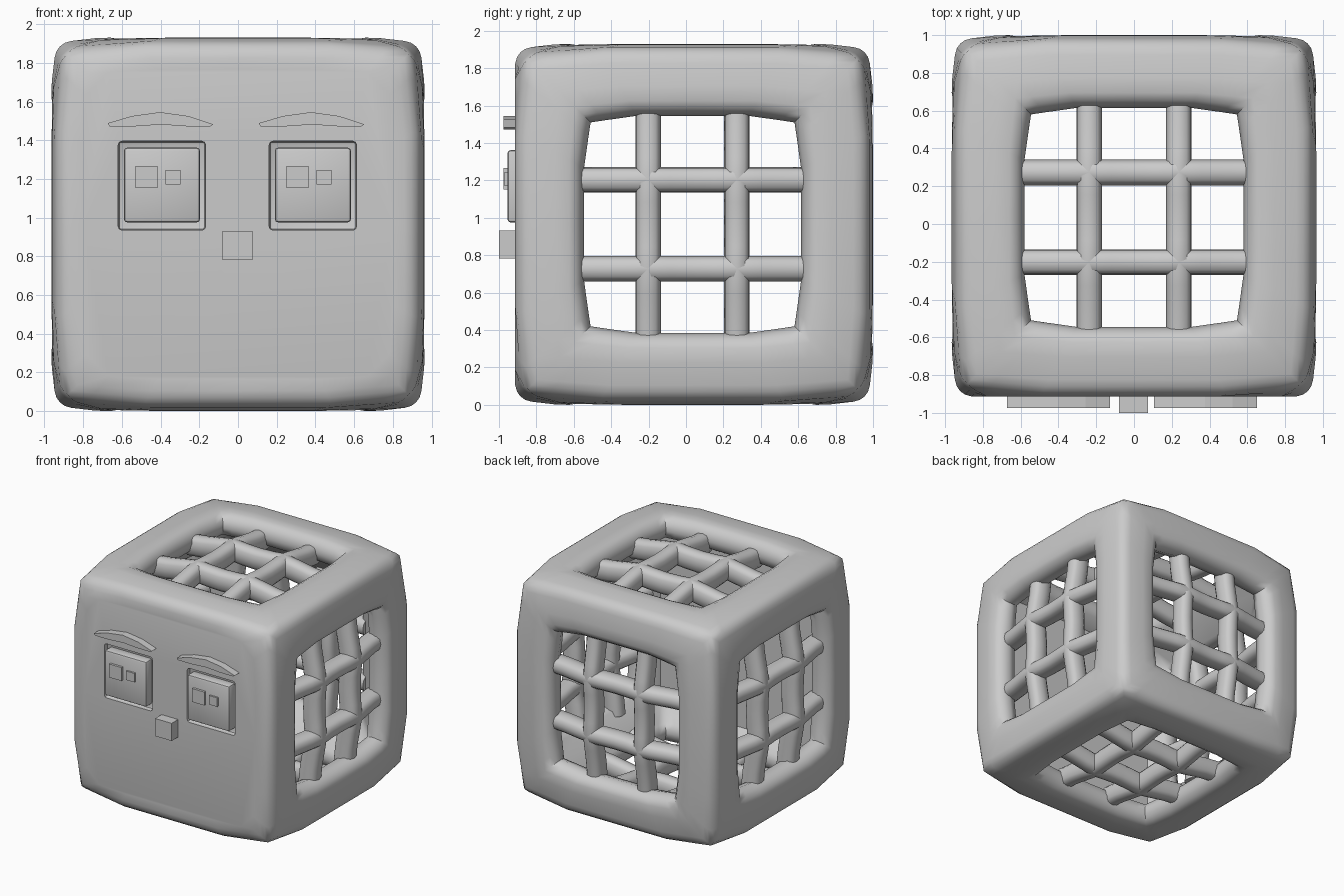
import bpy, bmesh, math
from mathutils import Matrix, Vector

if "Cube" in bpy.data.objects:
    bpy.data.objects.remove(bpy.data.objects["Cube"])

CENTRE = Vector((0, 0.035, 0.965))
grey = bpy.data.materials.new("grey")
grey.diffuse_color = (0.6, 0.6, 0.6, 1)
grey.use_nodes = True
grey.node_tree.nodes["Principled BSDF"].inputs["Base Color"].default_value = grey.diffuse_color


def finish(name, bm, angle=None):
    bmesh.ops.recalc_face_normals(bm, faces=bm.faces)
    me = bpy.data.meshes.new(name)
    bm.to_mesh(me)
    bm.free()
    ob = bpy.data.objects.new(name, me)
    bpy.context.collection.objects.link(ob)
    me.materials.append(grey)
    if angle:
        smooth(ob, angle)
    return ob


def smooth(ob, angle):
    bpy.ops.object.select_all(action='DESELECT')
    ob.select_set(True)
    bpy.context.view_layer.objects.active = ob
    bpy.ops.object.shade_smooth_by_angle(angle=math.radians(angle))


def box(name, x0, x1, y0, y1, z0, z1, bevel=0.0):
    bm = bmesh.new()
    bmesh.ops.create_cube(bm, size=1)
    bmesh.ops.scale(bm, vec=(x1 - x0, y1 - y0, z1 - z0), verts=bm.verts)
    bmesh.ops.translate(bm, vec=((x0 + x1) / 2, (y0 + y1) / 2, (z0 + z1) / 2), verts=bm.verts)
    if bevel:
        bmesh.ops.bevel(bm, geom=bm.edges[:], offset=bevel, segments=2, profile=0.5, affect='EDGES')
    return finish(name, bm, 35 if bevel else None)


# Orientation of each side: local z points outward
SIDES = {
    "front": Matrix.Rotation(math.pi / 2, 4, 'X'),
    "back": Matrix.Rotation(-math.pi / 2, 4, 'X'),
    "right": Matrix.Rotation(math.pi / 2, 4, 'Y'),
    "left": Matrix.Rotation(-math.pi / 2, 4, 'Y'),
    "top": Matrix.Identity(4),
    "bottom": Matrix.Rotation(math.pi, 4, 'X'),
}
STEPS = (-1, -0.85, -0.52, 0, 0.52, 0.85)


def ring(bm, mat, half, drop, depth, sink):
    """Square ring with pulled-in corners, lying on one side of the cube."""
    verts = []
    for q in range(4):
        for t in STEPS:
            k = max(0, (abs(t) - 0.52) / 0.48)
            off = half - drop * k
            p = Vector((off, t * off, depth - sink * k))
            verts.append(bm.verts.new(mat @ (Matrix.Rotation(q * math.pi / 2, 4, 'Z') @ p)))
    return verts


def panel(bm, mat, rings):
    loops = [ring(bm, mat, *r) for r in rings]
    for a, b in zip(loops, loops[1:]):
        n = len(a)
        for i in range(n):
            bm.faces.new((a[i], a[(i + 1) % n], b[(i + 1) % n], b[i]))
    return loops


# Hollow rounded cube: closed face in front, five windows
EDGE = (0.92, 0.04, 0.92, 0.04)
SHOULDER = [EDGE, (0.895, 0.035, 0.938, 0.035), (0.86, 0.03, 0.948, 0.028)]
INNER = (0.72, 0, 0.72, 0)
WINDOW = SHOULDER + [(0.74, 0.03, 0.962, 0.01), (0.66, 0.03, 0.965, 0.005),
                     (0.62, 0.033, 0.945, 0), (0.595, 0.035, 0.91, 0),
                     (0.58, 0.035, 0.86, 0), (0.6, 0.03, 0.79, 0), INNER]
bm = bmesh.new()
for side, mat in SIDES.items():
    if side == "front":
        outer = panel(bm, mat, SHOULDER + [(0.8, 0.02, 0.948, 0)])
        bm.faces.new(outer[-1])
        bm.faces.new(ring(bm, mat, *INNER))
    else:
        panel(bm, mat, WINDOW)
bmesh.ops.remove_doubles(bm, verts=bm.verts, dist=0.0005)
bmesh.ops.translate(bm, vec=CENTRE, verts=bm.verts)
body = finish("body", bm)

# Eye sockets cut into the front
for x in (-0.393, 0.387):
    cutter = box("socket_cutter", x - 0.226, x + 0.226, -0.99, -0.875, 0.935, 1.395, 0.02)
    cutter.hide_render = True
    cutter.hide_viewport = True
    mod = body.modifiers.new("socket", 'BOOLEAN')
    mod.operation = 'DIFFERENCE'
    mod.solver = 'EXACT'
    mod.object = cutter
    bpy.context.view_layer.objects.active = body
    bpy.ops.object.modifier_apply(modifier=mod.name)
    bpy.data.objects.remove(cutter)
smooth(body, 45)

# Lattice bars in each window, bulging where they cross
PATH = [(-0.64, 0.815), (-0.5, 0.83), (-0.36, 0.855), (-0.2375, 0.875), (-0.12, 0.865), (0, 0.86),
        (0.12, 0.865), (0.2375, 0.875), (0.36, 0.855), (0.5, 0.83), (0.64, 0.815)]
for side, mat in SIDES.items():
    if side == "front":
        continue
    bm = bmesh.new()
    for turn in (0, math.pi / 2):
        m = Matrix.Translation(CENTRE) @ mat @ Matrix.Rotation(turn, 4, 'Z')
        for off in (-0.2375, 0.2375):
            loops = []
            for t, d in PATH:
                loop = []
                for i in range(12):
                    a = math.tau * i / 12
                    c, s = math.cos(a), math.sin(a)
                    u = 0.068 * math.copysign(abs(c) ** 0.75, c)
                    w = 0.085 * math.copysign(abs(s) ** 0.75, s)
                    loop.append(bm.verts.new(m @ Vector((t, off + u, d + w))))
                loops.append(loop)
            for a, b in zip(loops, loops[1:]):
                for i in range(12):
                    j = (i + 1) % 12
                    bm.faces.new((a[i], a[j], b[j], b[i]))
            bm.faces.new(loops[0])
            bm.faces.new(loops[-1])
    finish(side + "_lattice", bm, 50)

# Eyes with two square glints, and eyebrows
for tag, x in (("left", -0.393), ("right", 0.387)):
    box(tag + "_eye", x - 0.197, x + 0.197, -0.955, -0.86, 0.975, 1.362, 0.018)
    box(tag + "_pupil", x - 0.137, x - 0.022, -0.975, -0.94, 1.152, 1.266)
    box(tag + "_glint", x + 0.018, x + 0.096, -0.97, -0.94, 1.17, 1.246)
    outline = [(-0.275, 1.488), (-0.265, 1.472), (-0.13, 1.472), (0, 1.481), (0.13, 1.472),
               (0.255, 1.472), (0.27, 1.482), (0.14, 1.525), (-0.005, 1.545), (-0.15, 1.525)]
    bm = bmesh.new()
    face = bm.faces.new([bm.verts.new((x - 0.005 + px, -0.9, pz)) for px, pz in outline])
    new = bmesh.ops.extrude_face_region(bm, geom=[face])["geom"]
    moved = [v for v in new if isinstance(v, bmesh.types.BMVert)]
    bmesh.ops.translate(bm, vec=(0, -0.075, 0), verts=moved)
    finish(tag + "_eyebrow", bm)

# Nose
box("nose", -0.08, 0.075, -1.0, -0.88, 0.782, 0.932)
